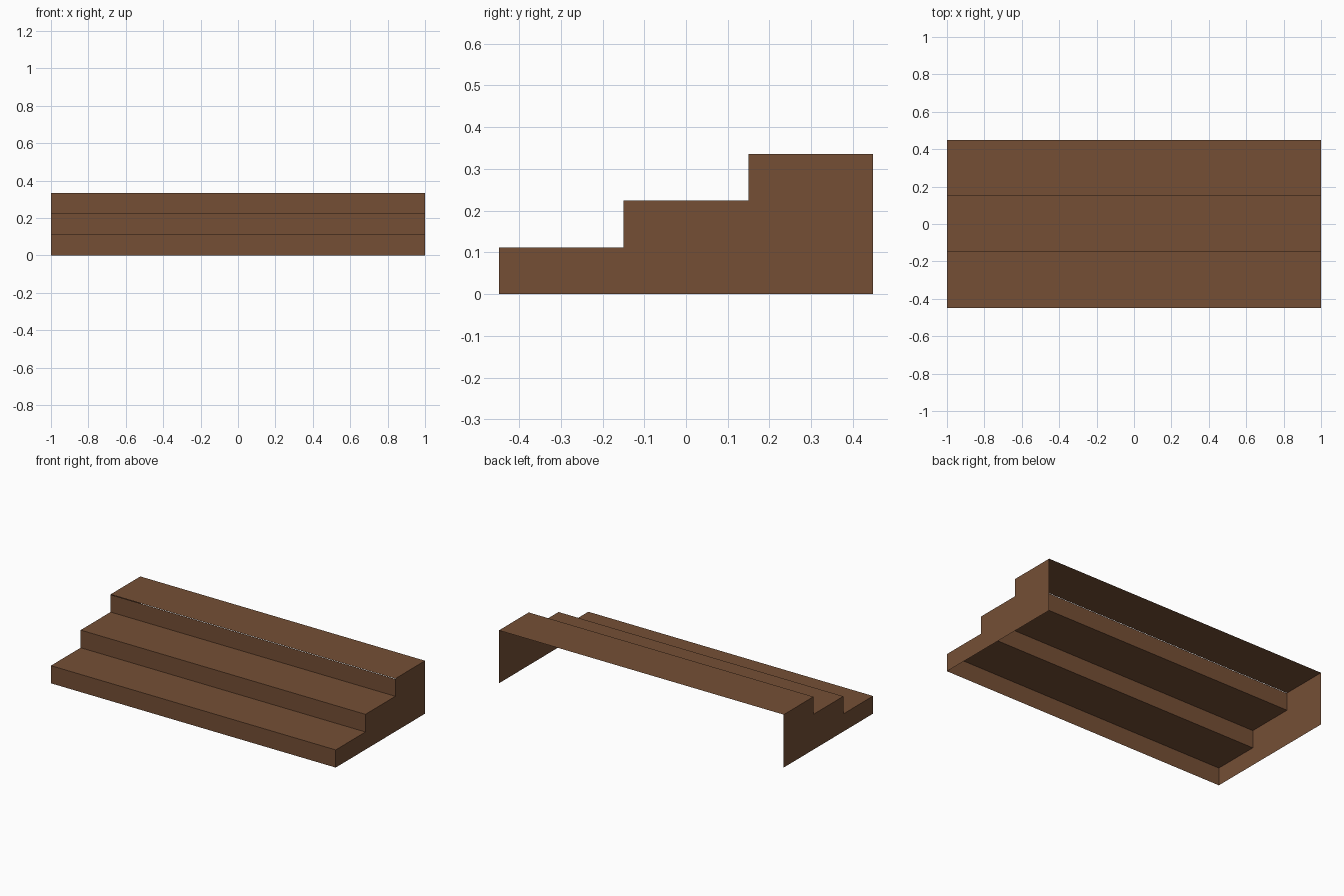
import bpy

if "Cube" in bpy.data.objects:
    bpy.data.objects.remove(bpy.data.objects["Cube"])

# Dimensions: three steps, open at the back and underneath
HALF_W = 1.0
YS = [-0.448, -0.15, 0.15, 0.448]
RISE = 0.112
STEPS = 3

wood = bpy.data.materials.new("brown wood")
wood.diffuse_color = (0.178, 0.078, 0.036, 1.0)
wood.use_nodes = True
wood.node_tree.nodes["Principled BSDF"].inputs["Base Color"].default_value = wood.diffuse_color


def panel(name, points):
    """One flat sheet from its corner points."""
    mesh = bpy.data.meshes.new(name)
    mesh.from_pydata(points, [], [list(range(len(points)))])
    mesh.materials.append(wood)
    obj = bpy.data.objects.new(name, mesh)
    bpy.context.collection.objects.link(obj)
    return obj


# Treads and risers
for i in range(STEPS):
    y0, y1 = YS[i], YS[i + 1]
    z0, z1 = i * RISE, (i + 1) * RISE
    # the top riser stops just short of its tread
    zr = z1 - (0.002 if i == STEPS - 1 else 0.0)
    panel(f"riser_{i + 1}", [(-HALF_W, y0, z0), (HALF_W, y0, z0),
                             (HALF_W, y0, zr), (-HALF_W, y0, zr)])
    panel(f"tread_{i + 1}", [(-HALF_W, y0, z1), (HALF_W, y0, z1),
                             (HALF_W, y1, z1), (-HALF_W, y1, z1)])

# Stepped side panels, outline runs up the steps from the front
profile = [(YS[-1], 0.0), (YS[0], 0.0)]
for i in range(STEPS):
    z = (i + 1) * RISE
    profile += [(YS[i], z), (YS[i + 1], z)]
    
panel("left_side", [(-HALF_W, y, z) for y, z in profile][::-1])
panel("right_side", [(HALF_W, y, z) for y, z in profile])

# Face both side panels outward
for name, sign in (("left_side", -1), ("right_side", 1)):
    mesh = bpy.data.objects[name].data
    if mesh.polygons[0].normal.x * sign < 0:
        mesh.flip_normals()
